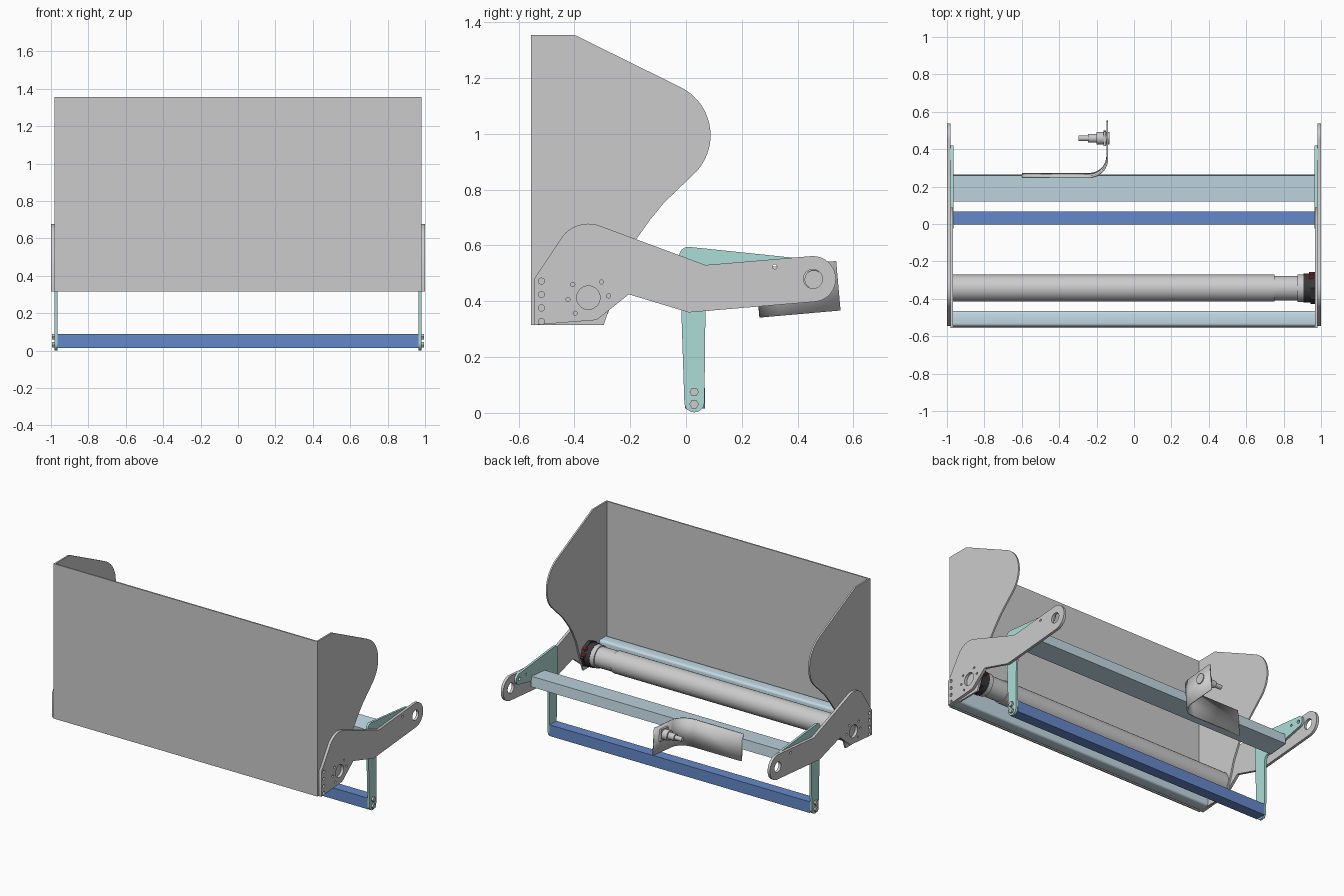
import bpy, bmesh, math
from math import cos, sin, radians
from mathutils import Matrix, Vector

if "Cube" in bpy.data.objects:
    bpy.data.objects.remove(bpy.data.objects["Cube"])


def mat(name, rgb):
    m = bpy.data.materials.new(name)
    m.diffuse_color = (*rgb, 1)
    m.use_nodes = True
    m.node_tree.nodes["Principled BSDF"].inputs["Base Color"].default_value = m.diffuse_color
    return m


TEAL = mat("teal", (0.42, 0.72, 0.68))
BLUE = mat("dark_blue", (0.13, 0.25, 0.58))
PALE = mat("pale_blue", (0.55, 0.70, 0.78))
BLACK = mat("black", (0.04, 0.04, 0.045))
RED = mat("red", (0.7, 0.03, 0.03))


def arc(cy, cz, r, a0, a1, n=12):
    return [(cy + r * cos(radians(a0 + (a1 - a0) * i / n)),
             cz + r * sin(radians(a0 + (a1 - a0) * i / n))) for i in range(n + 1)]


def hole(cy, cz, r, n=20):
    return arc(cy, cz, r, 0, 360, n)[:-1]


def add(name, mesh, material=None, mirror=False, smooth=False):
    ob = bpy.data.objects.new(name, mesh)
    bpy.context.collection.objects.link(ob)
    if material:
        mesh.materials.clear()
        mesh.materials.append(material)
    if mirror:
        ob.modifiers.new("mirror", 'MIRROR')
    bpy.ops.object.select_all(action='DESELECT')
    ob.select_set(True)
    bpy.context.view_layer.objects.active = ob
    if smooth:
        bpy.ops.object.shade_smooth_by_angle(angle=radians(35))
    return ob


def plate(name, loops, x0, x1, material=None, mirror=True):
    """Flat plate from a yz outline plus hole loops, thickness x0..x1."""
    cu = bpy.data.curves.new(name, 'CURVE')
    cu.dimensions, cu.fill_mode, cu.extrude = '2D', 'BOTH', (x1 - x0) / 2
    for pts in loops:
        sp = cu.splines.new('POLY')
        sp.points.add(len(pts) - 1)
        for p, (y, z) in zip(sp.points, pts):
            p.co = (y, z, 0, 1)
        sp.use_cyclic_u = True
    tmp = bpy.data.objects.new("tmp", cu)
    bpy.context.collection.objects.link(tmp)
    dg = bpy.context.evaluated_depsgraph_get()
    me = bpy.data.meshes.new_from_object(tmp.evaluated_get(dg))
    bpy.data.objects.remove(tmp)
    # local x, y, z -> world y, z, x
    me.transform(Matrix(((0, 0, 1, (x0 + x1) / 2), (1, 0, 0, 0), (0, 1, 0, 0), (0, 0, 0, 1))))
    bm = bmesh.new()
    bm.from_mesh(me)
    bmesh.ops.remove_doubles(bm, verts=bm.verts, dist=1e-5)
    bmesh.ops.recalc_face_normals(bm, faces=bm.faces)
    bm.to_mesh(me)
    bm.free()
    return add(name, me, material, mirror, True)


def box(name, lo, hi, material=None, tilt=0, bevel=0):
    lo, hi = Vector(lo), Vector(hi)
    bm = bmesh.new()
    bmesh.ops.create_cube(bm, size=1)
    s = hi - lo
    bm.transform(Matrix.Translation((lo + hi) / 2) @ Matrix.Rotation(radians(tilt), 4, 'X')
                 @ Matrix.Diagonal((*s, 1)))
    if bevel:
        es = [e for e in bm.edges if abs(e.verts[0].co.x - e.verts[1].co.x) > 0.1]
        bmesh.ops.bevel(bm, geom=es, offset=bevel, segments=4, profile=0.5, affect='EDGES')
    me = bpy.data.meshes.new(name)
    bm.to_mesh(me)
    bm.free()
    return add(name, me, material, smooth=bool(bevel))


def rod(name, x0, x1, y, z, r, n=40, material=None, mirror=False):
    bm = bmesh.new()
    bmesh.ops.create_cone(bm, cap_ends=True, segments=n, radius1=r, radius2=r, depth=abs(x1 - x0))
    bm.transform(Matrix.Translation(((x0 + x1) / 2, y, z)) @ Matrix.Rotation(math.pi / 2, 4, 'Y'))
    me = bpy.data.meshes.new(name)
    bm.to_mesh(me)
    bm.free()
    return add(name, me, material, mirror, n > 8)


# Hood: front panel and two shaped sides
box("front_panel", (-0.98, -0.556, 0.315), (0.98, -0.547, 1.355))
side = [(-0.547, 0.315), (-0.547, 1.355), (-0.4, 1.355)]
side += arc(-0.104, 0.995, 0.192, 63, -48, 24)
side += [(-0.08, 0.752), (-0.13, 0.69), (-0.18, 0.62), (-0.225, 0.53),
         (-0.25, 0.45), (-0.28, 0.36), (-0.295, 0.315)]
plate("hood_side", [side], 0.969, 0.98)

# Outer arms with bolt holes
arm = [(-0.545, 0.315), (-0.545, 0.48)] + arc(-0.35, 0.56, 0.118, 140, 70, 10)
arm += [(0.07, 0.53)] + arc(0.455, 0.48, 0.082, 95, -85, 24)
arm += [(0.01, 0.36), (-0.205, 0.425), (-0.32, 0.333)]
holes = [hole(-0.35, 0.413, 0.042, 32), hole(0.455, 0.48, 0.034, 32), hole(0.318, 0.524, 0.008)]
holes += [hole(-0.518, z, 0.011) for z in (0.328, 0.376, 0.424, 0.472)]
holes += [hole(-0.35 + 0.073 * cos(radians(a)), 0.413 + 0.073 * sin(radians(a)), 0.0075, 12)
          for a in (5, 50, 140, 185, 230)]
plate("outer_arm", [arm] + holes, 0.982, 1.0)

# Bent hanger legs, each a tapered arm and a leg in one plate
leg = arc(0.008, 0.563, 0.032, 195, 85, 8) + arc(0.385, 0.52, 0.036, 84, -75, 12)
leg += [(0.12, 0.425)] + arc(0.1, 0.395, 0.03, 100, 180, 5)
leg += arc(0.03, 0.038, 0.036, 0, -180, 14)
plate("hanger_leg", [leg, hole(0.385, 0.52, 0.012), hole(0.318, 0.524, 0.008)], 0.966, 0.981, TEAL)

# Lower bar and its hex bolts
box("lower_bar", (-0.967, -0.003, 0.015), (0.967, 0.068, 0.09), BLUE)
for z in (0.031, 0.075):
    rod("hex_bolt", 0.98, 0.994, 0.029, z, 0.017, 6, mirror=True)

# Cross beams
box("rear_beam", (-0.967, 0.122, 0.415), (0.967, 0.263, 0.483), PALE, tilt=5)
box("front_beam", (-0.969, -0.547, 0.315), (0.969, -0.465, 0.455), PALE, bevel=0.015)

# Roller with stepped end and motor head
RY, RZ = -0.343, 0.413
rod("roller_tube", -0.968, 0.75, RY, RZ, 0.072, 48)
rod("roller_sleeve", 0.75, 0.88, RY, RZ, 0.066, 48)
rod("motor_collar", 0.875, 0.91, RY, RZ, 0.074, 32)
rod("motor_head", 0.905, 0.95, RY, RZ, 0.078, 12, BLACK)
rod("motor_flange", 0.945, 0.967, RY, RZ, 0.086, 8, BLACK)
for a in (60, 90):
    rod("motor_screw", 0.935, 0.96, RY + 0.08 * cos(radians(a - 45)),
        RZ + 0.08 * sin(radians(a - 45)), 0.009, 10, RED)

# Curved bracket: path in plan, raised to height, then tilted with the arms
path = [(-0.6, 0.268)] + arc(-0.24, 0.365, 0.097, -90, 0, 12) + [(-0.143, 0.555)]
bm = bmesh.new()
low = [bm.verts.new((x, y, 0.342)) for x, y in path]
high = [bm.verts.new((x, y, 0.52)) for x, y in path]
for i in range(len(path) - 1):
    bm.faces.new((low[i], low[i + 1], high[i + 1], high[i]))
pivot = Vector((0, 0.268, 0.342))
bmesh.ops.rotate(bm, cent=pivot, matrix=Matrix.Rotation(radians(5), 3, 'X'), verts=bm.verts)
me = bpy.data.meshes.new("curved_bracket")
bm.to_mesh(me)
bm.free()
bracket = add("curved_bracket", me, smooth=True)
sol = bracket.modifiers.new("thickness", 'SOLIDIFY')
sol.thickness, sol.offset = 0.01, 0

# Stub pin carried by the bracket
PY, PZ = 0.458, 0.478
flange = [(PY + 0.055 * cos(radians(a)), PZ + 0.055 * sin(radians(a))) for a in range(50, 410, 90)]
plate("pin_flange", [flange], -0.162, -0.149, mirror=False)
for name, x0, x1, r in (("pin_nut", -0.149, -0.132, 0.033), ("pin_hub", -0.2, -0.16, 0.034),
                        ("pin_collar", -0.245, -0.2, 0.023), ("pin_shaft", -0.296, -0.24, 0.015)):
    rod(name, x0, x1, PY, PZ, r, 28)
